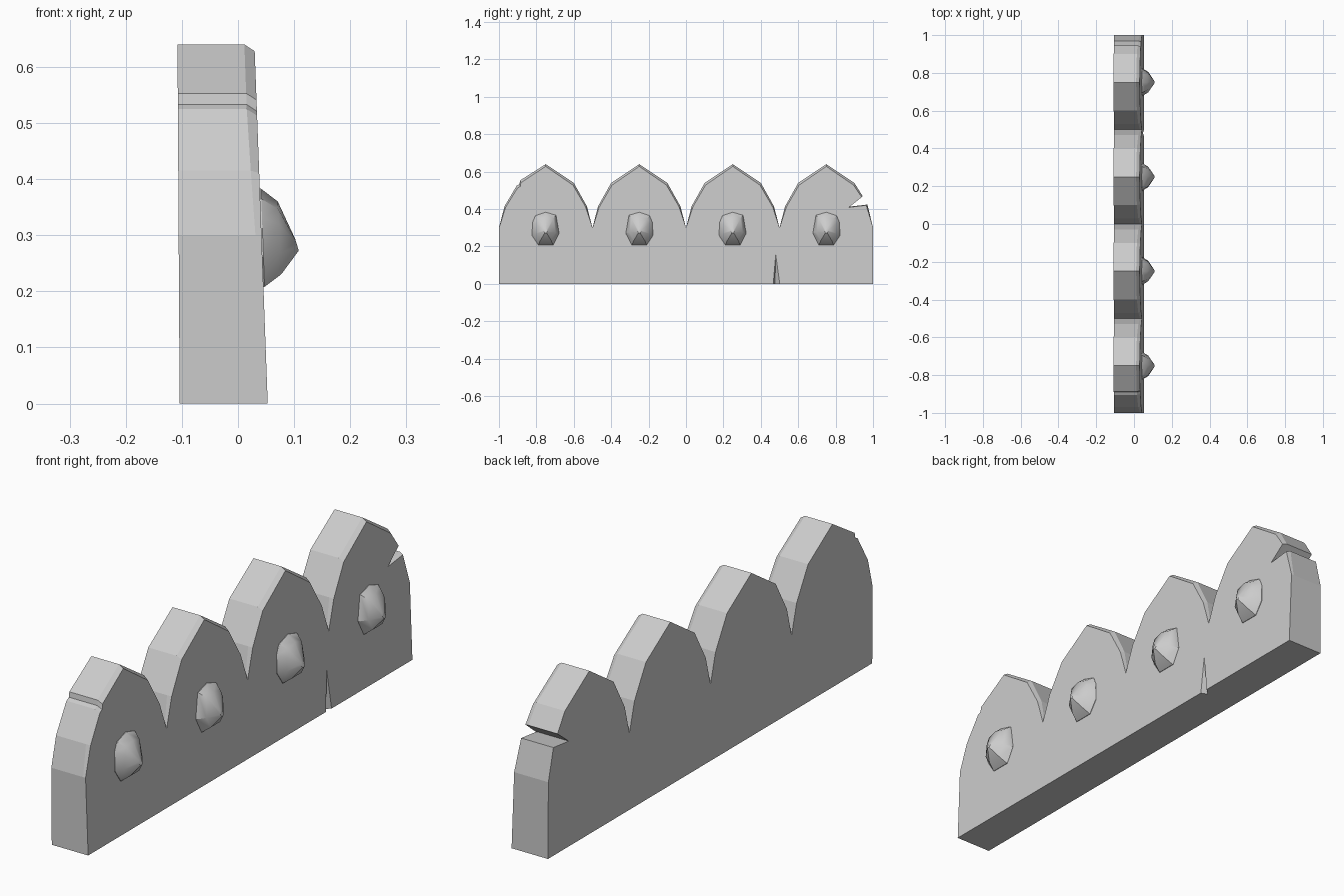
import bpy, bmesh
from mathutils import Vector

if "Cube" in bpy.data.objects:
    bpy.data.objects.remove(bpy.data.objects["Cube"])


def make_object(name, verts, faces):
    mesh = bpy.data.meshes.new(name)
    bm = bmesh.new()
    vs = [bm.verts.new(v) for v in verts]
    for f in faces:
        bm.faces.new([vs[i] for i in f])
    bmesh.ops.recalc_face_normals(bm, faces=bm.faces)
    bm.to_mesh(mesh)
    bm.free()
    ob = bpy.data.objects.new(name, mesh)
    bpy.context.collection.objects.link(ob)
    return ob


def loft(name, rings):
    """Closed solid through rings of equal point count."""
    n = len(rings[0])
    faces = [list(range(n)), [len(rings) * n - n + i for i in range(n)]]
    for r in range(len(rings) - 1):
        for i in range(n):
            j = (i + 1) % n
            faces.append((r * n + i, r * n + j, r * n + n + j, r * n + n + i))
    return make_object(name, [p for ring in rings for p in ring], faces)


def smooth(ob, angle):
    bpy.ops.object.select_all(action='DESELECT')
    ob.select_set(True)
    bpy.context.view_layer.objects.active = ob
    bpy.ops.object.shade_smooth_by_angle(angle=angle)


def front_x(z):
    return 0.053 - 0.037 * z


# Scalloped outline: four pointed arches, chipped at both ends
left = [(-0.25, 0.30), (-0.22, 0.415), (-0.15, 0.54)]
right = [(0.15, 0.54), (0.22, 0.415)]
centres = (-0.75, -0.25, 0.25, 0.75)
outline = [(-1, 0, -0.75)]
for c in centres:
    lp, rp = list(left), list(right)
    if c < -0.5:
        lp[2:] = [(-0.155, 0.525), (-0.14, 0.533), (-0.137, 0.553)]
    if c > 0.5:
        rp = [(0.15, 0.54), (0.195, 0.468), (0.125, 0.413), (0.22, 0.424)]
    outline += [(c + y, z, c) for y, z in lp + [(0, 0.64)] + rp]
outline += [(1, 0.30, 0.75), (1, 0, 0.75)]

# Wall panel: back, start of the chamfer, leaning front
back, mid, front = [], [], []
for y, z, c in outline:
    back.append((-0.104 - 0.006 * z, y, z))
    mid.append((front_x(z) - 0.018 * min(1, z / 0.5), y, z))
    valley = z < 0.35
    fz = z - (0 if valley else 0.012 if z > 0.5 else 0.004)
    fy = y if valley else c + (y - c) * 0.97
    front.append((front_x(fz), fy, fz))
for i in (0, -1):
    mid[i] = (0.045, mid[i][1], 0)
panel = loft("wall_panel", [back, mid, front])

# Shallow crack in the lower front
crack = make_object(
    "crack_cutter",
    [(0.049, 0.48, 0.17), (0.08, 0.455, -0.03), (0.08, 0.53, -0.03),
     (0.022, 0.475, -0.03), (0.12, 0.48, 0.17)],
    [(0, 1, 3), (0, 3, 2), (1, 2, 3), (0, 4, 1), (0, 2, 4), (1, 4, 2)])
crack.hide_render = True
crack.hide_viewport = False
mod = panel.modifiers.new("crack", 'BOOLEAN')
mod.operation = 'DIFFERENCE'
mod.solver = 'EXACT'
mod.object = crack
bpy.context.view_layer.objects.active = panel
panel.select_set(True)
bpy.ops.object.modifier_apply(modifier=mod.name)
bpy.data.objects.remove(crack)

# Faceted oval studs, mirrored alternately for variety
rim = [(-0.055, 0.07), (0, 0.088), (0.055, 0.072), (0.072, -0.025),
       (0.04, -0.087), (-0.04, -0.087), (-0.074, -0.035), (-0.07, 0.035)]
for k, c in enumerate(centres):
    s = -1 if k in (1, 3) else 1
    rings = []
    for h, f, dz in ((-0.03, 1, 0), (0.002, 1, 0), (0.032, 0.74, 0), (0.063, 0.12, -0.012)):
        rings.append([(front_x(0.295 + z) + h, c + s * y * f, 0.295 + z * f + dz)
                      for y, z in rim])
    stud = loft("stud_%d" % (k + 1), rings)
    smooth(stud, 0.55)
